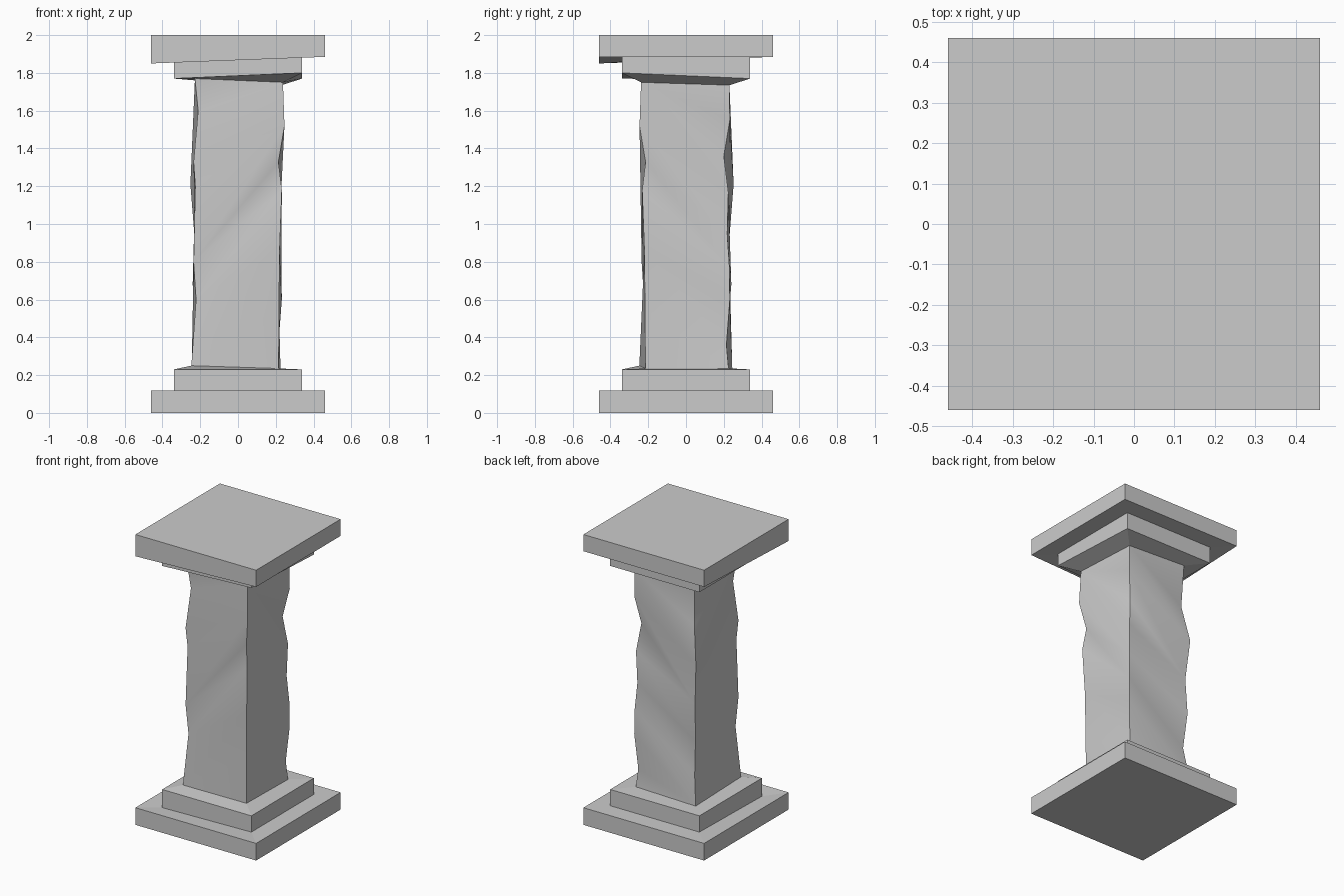
import bpy, bmesh

if "Cube" in bpy.data.objects:
    bpy.data.objects.remove(bpy.data.objects["Cube"])

# Corner order: front-left, front-right, back-right, back-left
SIGNS = [(-1, -1), (1, -1), (1, 1), (-1, 1)]


def ring(half, z):
    zs = z if isinstance(z, (list, tuple)) else [z] * 4
    hs = half if isinstance(half, (list, tuple)) else [half] * 4
    return [(sx * h, sy * h, c) for (sx, sy), h, c in zip(SIGNS, hs, zs)]


def finish(name, bm, smooth=False):
    bmesh.ops.recalc_face_normals(bm, faces=bm.faces)
    me = bpy.data.meshes.new(name)
    bm.to_mesh(me)
    bm.free()
    ob = bpy.data.objects.new(name, me)
    bpy.context.collection.objects.link(ob)
    if smooth:
        bpy.ops.object.select_all(action='DESELECT')
        ob.select_set(True)
        bpy.context.view_layer.objects.active = ob
        bpy.ops.object.shade_smooth_by_angle(angle=0.6)
    return ob


def loft(name, rings, cap_bottom=False, cap_top=False):
    """Stacked square rings joined by quads."""
    bm = bmesh.new()
    vs = [[bm.verts.new(p) for p in r] for r in rings]
    for a, b in zip(vs, vs[1:]):
        for i in range(4):
            j = (i + 1) % 4
            bm.faces.new((a[i], a[j], b[j], b[i]))
    if cap_bottom:
        bm.faces.new(vs[0])
    if cap_top:
        bm.faces.new(vs[-1])
    bmesh.ops.recalc_face_normals(bm, faces=bm.faces)
    # open shells: make the widest walls face outward
    side = max(bm.faces, key=lambda f: abs(f.normal.y) * f.calc_area())
    if side.normal.y * side.calc_center_median().y < 0:
        bmesh.ops.reverse_faces(bm, faces=bm.faces)
    me = bpy.data.meshes.new(name)
    bm.to_mesh(me)
    bm.free()
    bpy.context.collection.objects.link(bpy.data.objects.new(name, me))


# Chipped shaft edges: (height, half width) going up each corner
CORNERS = [
    [(.25, .247), (.6, .222), (.8, .235), (1.2, .226), (1.33, .235), (1.6, .211), (1.77, .228)],
    [(.235, .215), (.55, .217), (.86, .22), (1.18, .232), (1.33, .214), (1.52, .246), (1.75, .238)],
    [(.235, .225), (.36, .214), (.6, .232), (.77, .23), (.95, .218), (1.17, .224), (1.36, .200),
     (1.55, .232), (1.735, .230)],
    [(.235, .245), (.43, .22), (.68, .24), (.93, .23), (1.21, .252), (1.46, .212), (1.76, .224)],
]
bottom = ring([c[0][1] for c in CORNERS], [c[0][0] for c in CORNERS])
top = ring([c[-1][1] for c in CORNERS], [c[-1][0] for c in CORNERS])

# Base and capital slabs with their ledges
loft("base_plinth", [ring(.46, 0), ring(.46, .118), ring(.34, [.105, .118, .118, .118])], cap_bottom=True)
loft("base_step", [ring(.34, [.105, .118, .118, .118]), ring(.34, .23), bottom])
cap_joint = ring(.34, [1.858, 1.885, 1.885, 1.885])
loft("capital_step", [top, ring(.34, [1.77, 1.80, 1.77, 1.77]), cap_joint])
loft("capital_slab", [cap_joint, ring(.46, [1.85, 1.885, 1.885, 1.885]), ring(.46, 2)], cap_top=True)

# Shaft: each side is a slanted triangle strip between two chipped edges
bm = bmesh.new()
chains = [[bm.verts.new((sx * h, sy * h, z)) for z, h in c] for (sx, sy), c in zip(SIGNS, CORNERS)]
SLANT = [.4, -.4, -.4, .4]   # which edge the diagonal ridges climb towards
for i in range(4):
    a, b, s = chains[i], chains[(i + 1) % 4], SLANT[i]
    m = n = 0
    while m < len(a) - 1 or n < len(b) - 1:
        go_a = n == len(b) - 1 or (m < len(a) - 1 and a[m + 1].co.z + s < b[n + 1].co.z)
        if go_a:
            bm.faces.new((a[m], b[n], a[m + 1]))
            m += 1
        else:
            bm.faces.new((a[m], b[n], b[n + 1]))
            n += 1
finish("shaft", bm, smooth=True)
